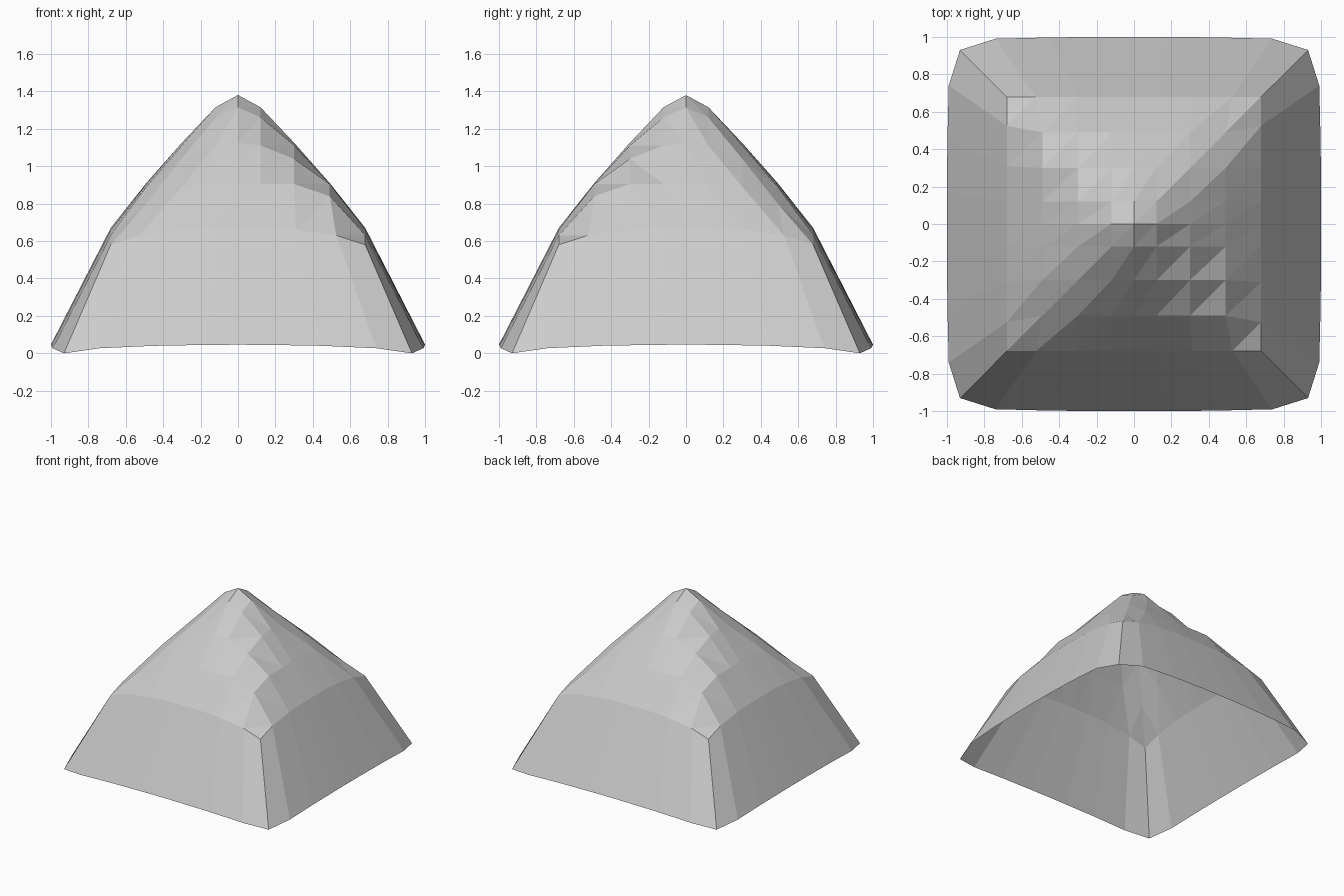
import bpy
import bmesh

if "Cube" in bpy.data.objects:
    bpy.data.objects.remove(bpy.data.objects["Cube"])

# Quarter profiles: per square ring, points (along, out, height) from side middle to corner
RINGS = [
    [(0, 0, 1.38)],
    [(0, .12, 1.315), (.12, .12, 1.26)],
    [(0, .30, 1.125), (.12, .30, 1.11), (.30, .30, 1.04)],
    [(0, .49, .91), (.12, .49, .905), (.30, .49, .89), (.49, .49, .80)],
    [(0, .68, .67), (.12, .68, .67), (.31, .68, .66), (.525, .68, .63), (.68, .68, .58)],
]
RIM = [(0, 1.0, .046), (.17, 1.0, .045), (.45, .997, .04), (.74, .99, .027), (.93, .93, 0)]
N = 4


def sgn(v):
    return (v > 0) - (v < 0)


def locate(i, j, table):
    """Position of grid point (i, j) on its square ring."""
    a, b = abs(i), abs(j)
    along, out, z = table[min(a, b)]
    x, y = (along, out) if a <= b else (out, along)
    # raised dents on two opposite shoulders
    if a == b == 3 and i * j < 0:
        z = .84
    if {a, b} == {2, 3} and i * j < 0:
        z = .905
    return sgn(i) * x, sgn(j) * y, z


bm = bmesh.new()
grid = {}
for i in range(-N, N + 1):
    for j in range(-N, N + 1):
        grid[i, j] = bm.verts.new(locate(i, j, RINGS[max(abs(i), abs(j))]))

# Upper roof: all cells split along the same diagonal
for i in range(-N, N):
    for j in range(-N, N):
        a, b, c, d = grid[i, j], grid[i + 1, j], grid[i + 1, j + 1], grid[i, j + 1]
        bm.faces.new((a, b, c))
        bm.faces.new((a, c, d))

# Steep skirt: outer ring pulled down to the open rim
loop = ([(k, -N) for k in range(-N, N)] + [(N, k) for k in range(-N, N)]
        + [(-k, N) for k in range(-N, N)] + [(-N, -k) for k in range(-N, N)])
rim = [bm.verts.new(locate(i, j, RIM)) for i, j in loop]
for k in range(len(loop)):
    n = (k + 1) % len(loop)
    bm.faces.new((rim[k], rim[n], grid[loop[n]], grid[loop[k]]))

mesh = bpy.data.meshes.new("tent_roof")
bm.to_mesh(mesh)
bm.free()
roof = bpy.data.objects.new("tent_roof", mesh)
bpy.context.collection.objects.link(roof)
